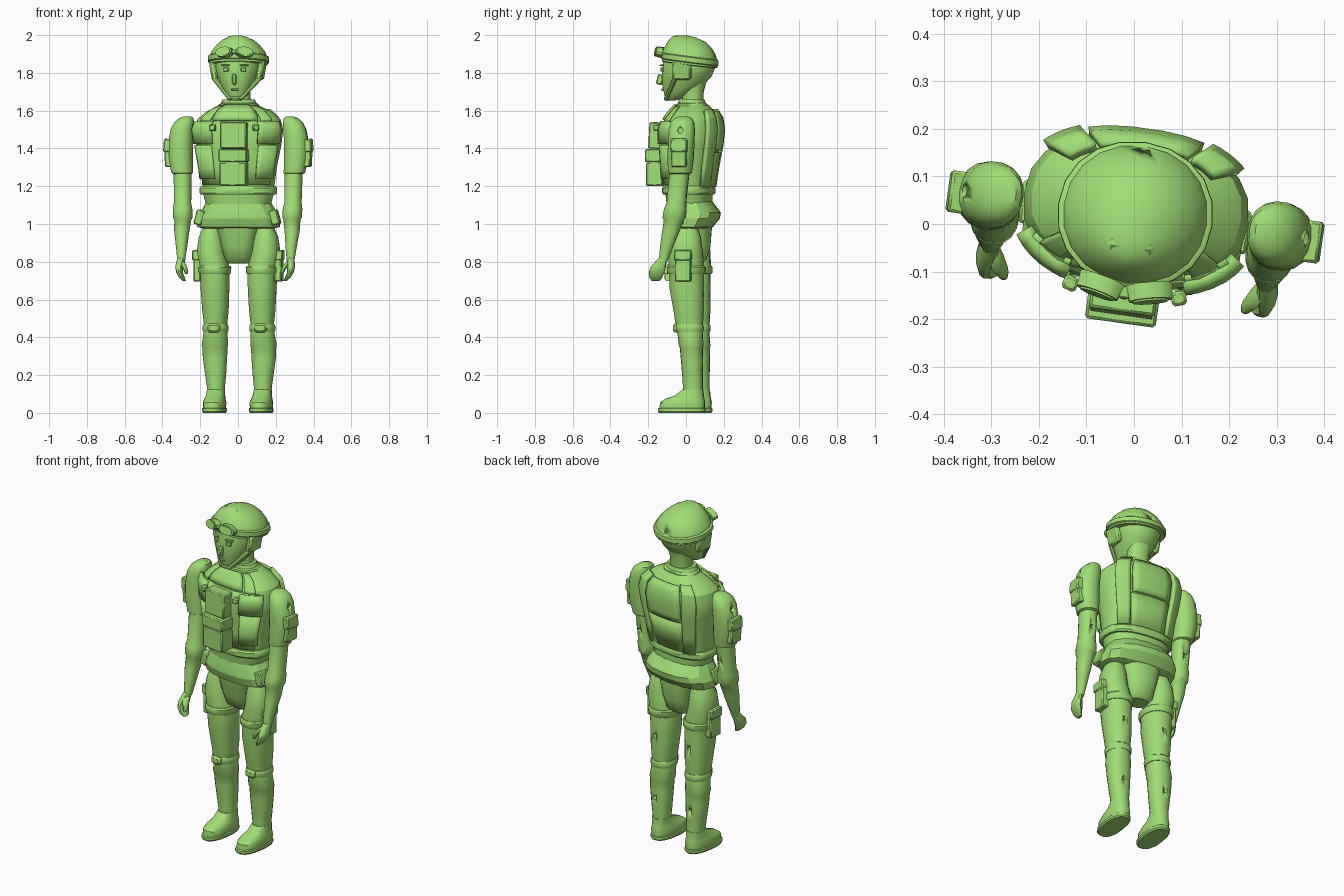
import bpy, bmesh, math
from mathutils import Matrix, Vector

green = bpy.data.materials.new("toy_green")
green.diffuse_color = (0.36, 0.72, 0.18, 1)


def finish(name, bm, angle=35, bevel=0):
    me = bpy.data.meshes.new(name)
    bm.to_mesh(me)
    bm.free()
    me.materials.append(green)
    ob = bpy.data.objects.new(name, me)
    bpy.context.collection.objects.link(ob)
    bpy.ops.object.select_all(action='DESELECT')
    bpy.context.view_layer.objects.active = ob
    ob.select_set(True)
    bpy.ops.object.shade_smooth_by_angle(angle=math.radians(angle))
    if bevel:
        m = ob.modifiers.new("bevel", 'BEVEL')
        m.width, m.segments = bevel, 1
    return ob


def ring_point(r, a, e):
    z, cx, cy, rx, ry = r[:5]
    c, s = math.cos(a), math.sin(a)
    x = rx * math.copysign(abs(c) ** (2 / e), c)
    y = ry * math.copysign(abs(s) ** (2 / e), s)
    tilt = r[5] if len(r) > 5 else 0
    return Vector((cx + x, cy + y, z + tilt * y))


def loft(name, rings, n=18, e=2.2, side=1, angle=35):
    """Closed skin over stacked rings (z, cx, cy, rx, ry, tilt)."""
    bm = bmesh.new()
    loops = []
    for r in rings:
        pts = [ring_point(r, 2 * math.pi * i / n, e) for i in range(n)]
        loops.append([bm.verts.new((p.x * side, p.y, p.z)) for p in pts])
    for a, b in zip(loops, loops[1:]):
        for i in range(n):
            j = (i + 1) % n
            bm.faces.new((a[i], a[j], b[j], b[i]))
    bm.faces.new(loops[0])
    bm.faces.new(loops[-1])
    bmesh.ops.recalc_face_normals(bm, faces=bm.faces)
    return finish(name, bm, angle)


def box(name, loc, size, rot=(0, 0, 0), bevel=0.006):
    bm = bmesh.new()
    bmesh.ops.create_cube(bm, size=1)
    bmesh.ops.scale(bm, vec=size, verts=bm.verts)
    for axis, a in zip('XYZ', rot):
        bmesh.ops.rotate(bm, matrix=Matrix.Rotation(math.radians(a), 3, axis), verts=bm.verts)
    bmesh.ops.translate(bm, vec=loc, verts=bm.verts)
    return finish(name, bm, 20, bevel)


def screw_hole(ob, loc, direction, r=0.012):
    bm = bmesh.new()
    bmesh.ops.create_cone(bm, cap_ends=True, segments=12, radius1=r, radius2=r, depth=0.05)
    q = Vector(direction).to_track_quat('Z', 'Y').to_matrix().to_4x4()
    bm.transform(Matrix.Translation(loc) @ q)
    cutter = finish(ob.name + "_hole_cutter", bm)
    cutter.hide_render = True
    cutter.hide_viewport = False
    cutter.display_type = 'WIRE'
    m = ob.modifiers.new("hole", 'BOOLEAN')
    m.operation, m.object, m.solver = 'DIFFERENCE', cutter, 'EXACT'


# Torso
TORSO = [(1.18, 0, .015, .19, .122), (1.3, 0, .02, .205, .135), (1.42, 0, .028, .228, .15),
         (1.5, 0, .032, .238, .155), (1.555, 0, .038, .222, .14), (1.595, 0, .042, .175, .112),
         (1.63, 0, .04, .1, .08)]
loft("torso", TORSO, n=22, e=2.4, angle=25)


def torso_point(a, z):
    for lo, hi in zip(TORSO, TORSO[1:]):
        if z <= hi[0]:
            t = (z - lo[0]) / (hi[0] - lo[0])
            return ring_point([p + (q - p) * t for p, q in zip(lo, hi)], a, 2.4)


def vest_panel(name, a0, a1, zs, thick):
    """Padded panel that follows the torso between two angles."""
    bm = bmesh.new()
    n = 5
    rows = [[bm.verts.new(torso_point(math.radians(a0 + (a1 - a0) * i / n), z)) for i in range(n + 1)]
            for z in zs]
    for a, b in zip(rows, rows[1:]):
        for i in range(n):
            bm.faces.new((a[i], a[i + 1], b[i + 1], b[i]))
    ob = finish(name, bm, 25)
    m = ob.modifiers.new("thickness", 'SOLIDIFY')
    m.thickness, m.offset = thick, 1


# Vest
vest_panel("vest_front", -150, -30, (1.21, 1.3, 1.42, 1.5, 1.54), .012)
vest_panel("vest_collar_flap", -118, -62, (1.545, 1.57, 1.595, 1.62), .018)
vest_panel("vest_back", 62, 118, (1.2, 1.3, 1.38), .012)
vest_panel("vest_back_upper", 64, 116, (1.39, 1.42, 1.5, 1.55, 1.59), .016)
for s, tag in ((1, "right"), (-1, "left")):
    f = -90 + s * 46
    vest_panel(tag + "_side_pouch", f - 18, f + 18, (1.24, 1.3, 1.42), .022)
    vest_panel(tag + "_chest_pouch", f - 20, f + 20, (1.425, 1.5, 1.535), .026)
    f = 90 - s * 42
    vest_panel(tag + "_back_strap", f - 12, f + 12, (1.2, 1.3, 1.42, 1.5, 1.555, 1.595), .022)
    f = -90 + s * 42
    vest_panel(tag + "_shoulder_strap", f - 10, f + 10, (1.54, 1.555, 1.595, 1.62), .01)
    box(tag + "_chest_buckle", (s * .115, -.142, 1.51), (.032, .03, .035), (0, 0, s * 18))
box("chest_pouch", (0, -.15, 1.468), (.14, .08, .14), (-3, 0, 0))
box("stomach_pouch", (0, -.16, 1.265), (.142, .09, .125))
box("stomach_pouch_flap", (0, -.16, 1.362), (.15, .1, .07))

# Belt, jacket skirt and crotch
loft("belt", [(1.155, 0, .015, .2, .13), (1.165, 0, .015, .207, .137), (1.19, 0, .015, .207, .137),
              (1.2, 0, .015, .2, .13)], n=22, e=2.5)
loft("waist", [(1.09, 0, .02, .17, .118), (1.165, 0, .015, .19, .122)], n=22, e=2.4)
loft("jacket_skirt", [(.975, 0, .02, .185, .095), (.985, 0, .022, .222, .118), (1.03, 0, .032, .222, .145),
                      (1.06, 0, .035, .205, .148), (1.13, 0, .018, .165, .112)], n=16, e=2.4, angle=20)
loft("crotch", [(.79, 0, .035, .055, .05), (.81, 0, .033, .075, .075), (.88, 0, .03, .09, .1),
                (.99, 0, .025, .12, .112), (1.03, 0, .02, .14, .115)], n=16, e=2.8)

for s, tag in ((1, "right"), (-1, "left")):
    # Hip pouch
    box(tag + "_hip_pouch", (s * .2, -.02, 1.035), (.045, .075, .08), (0, s * -15, 0))

    # Leg
    thigh = loft(tag + "_thigh", [(.47, .125, .035, .062, .073), (.54, .125, .032, .07, .08),
                 (.65, .126, .022, .076, .09), (.77, .128, .02, .08, .094), (.85, .148, .02, .076, .09),
                 (.93, .146, .02, .066, .08), (.985, .14, .02, .048, .06)], side=s)
    screw_hole(thigh, (s * .125, .115, .62), (0, 1, 0))
    loft(tag + "_thigh_strap", [(.735, .128, .02, .082, .097), (.742, .128, .02, .087, .102),
                                (.77, .128, .02, .089, .103), (.778, .128, .02, .083, .098)], side=s)
    box(tag + "_thigh_pouch", (s * .215, .015, .76), (.04, .085, .13))
    box(tag + "_thigh_pouch_flap", (s * .218, .015, .835), (.048, .092, .055))
    shin = loft(tag + "_shin", [(.07, .125, .055, .048, .054), (.12, .125, .055, .046, .052),
                (.2, .127, .053, .056, .055), (.29, .13, .05, .065, .059), (.345, .13, .047, .067, .061),
                (.355, .13, .046, .071, .065), (.42, .126, .04, .064, .067), (.475, .125, .035, .06, .07)], side=s)
    screw_hole(shin, (s * .13, .112, .25), (0, 1, 0))
    loft(tag + "_knee_strap", [(.43, .125, .038, .066, .071), (.438, .125, .038, .069, .075),
                               (.46, .125, .036, .069, .076), (.468, .125, .036, .065, .072)], side=s)
    box(tag + "_knee_pad", (s * .125, -.035, .449), (.066, .03, .046), bevel=.01)
    loft(tag + "_boot", [(0, .125, -.005, .056, .122), (.008, .125, -.005, .062, .128),
         (.022, .125, -.005, .062, .128), (.026, .125, -.003, .057, .122), (.055, .125, 0, .059, .12),
         (.075, .125, .012, .054, .104), (.09, .125, .035, .05, .078), (.125, .125, .055, .047, .055)],
         side=s, e=2.4)

    # Arm
    upper = loft(tag + "_upper_arm", [(1.265, .297, .01, .048, .054), (1.27, .3, .01, .057, .063),
                 (1.35, .31, .015, .066, .07), (1.43, .31, .018, .066, .07), (1.5, .302, .02, .062, .07),
                 (1.54, .29, .022, .052, .062), (1.56, .28, .024, .038, .046), (1.57, .272, .025, .018, .022)], side=s)
    screw_hole(upper, (s * .37, .02, 1.495), (1, 0, 0), .015)
    box(tag + "_sleeve_pouch", (s * .367, .015, 1.345), (.045, .08, .085), (0, s * 3, 0))
    box(tag + "_sleeve_pouch_flap", (s * .368, .015, 1.415), (.054, .088, .07), (0, s * -4, 0))
    lower = loft(tag + "_forearm", [(.8, .292, -.082, .02, .023), (.88, .293, -.062, .03, .035),
                 (.96, .295, -.04, .04, .046), (1.02, .292, -.025, .045, .052), (1.035, .292, -.022, .052, .062),
                 (1.08, .294, -.016, .052, .06), (1.11, .295, -.01, .046, .052), (1.28, .297, .008, .048, .053)], side=s)
    screw_hole(lower, (s * .296, .055, 1.17), (0, 1, 0))
    # Hand with hooked fingers and thumb
    loft(tag + "_fingers", [(.698, .268, -.125, .008, .02), (.715, .282, -.122, .014, .034),
         (.745, .297, -.115, .017, .042), (.775, .298, -.106, .022, .04), (.82, .292, -.08, .021, .025)],
         n=12, side=s)
    loft(tag + "_thumb", [(.735, .255, -.145, .008, .01), (.755, .259, -.138, .012, .016),
                          (.785, .276, -.115, .015, .024), (.805, .288, -.09, .012, .018)], n=10, side=s)

# Neck and collar
loft("collar", [(1.615, 0, .035, .115, .085), (1.635, 0, .032, .105, .08), (1.64, 0, .032, .095, .072),
                (1.66, 0, .03, .085, .068)], e=2.2, n=14)
loft("neck", [(1.63, 0, .035, .066, .058), (1.7, 0, .038, .06, .056), (1.78, 0, .045, .075, .07)])

# Head
loft("head", [(1.653, 0, -.08, .025, .02), (1.662, 0, -.07, .04, .04), (1.69, 0, -.042, .064, .075),
              (1.73, 0, -.018, .086, .108), (1.78, 0, .003, .108, .133), (1.83, 0, .016, .125, .142),
              (1.89, 0, .02, .12, .14)], n=20)
box("nose", (0, -.138, 1.765), (.022, .034, .055), (-14, 0, 0))
box("mouth", (0, -.126, 1.712), (.038, .012, .01), bevel=.003)
box("chin_cup", (0, -.1, 1.668), (.05, .03, .022), (25, 0, 0))
for s, tag in ((1, "right"), (-1, "left")):
    box(tag + "_eye", (s * .046, -.122, 1.818), (.028, .014, .022), (0, 0, s * 17), .003)
    box(tag + "_brow", (s * .05, -.123, 1.84), (.045, .016, .008), (0, 0, s * 17), .002)
    box(tag + "_ear_flap", (s * .124, -.005, 1.815), (.036, .1, .105), (0, s * 10, 0), .01)
    # Chin strap
    a, b = Vector((s * .122, -.035, 1.78)), Vector((s * .022, -.1, 1.664))
    d = b - a
    bm = bmesh.new()
    bmesh.ops.create_cone(bm, cap_ends=True, segments=8, radius1=.013, radius2=.012, depth=d.length)
    bm.transform(Matrix.Translation((a + b) / 2 + Vector((s * .004, -.004, -.004)))
                 @ d.to_track_quat('Z', 'Y').to_matrix().to_4x4())
    finish(tag + "_chin_strap", bm)

# Helmet with goggle strap
helmet = loft("helmet", [(1.842, 0, .02, .14, .135, -.12), (1.845, 0, .02, .155, .148, -.12),
              (1.875, 0, .02, .157, .148, -.12), (1.91, 0, .02, .144, .14, -.12),
              (1.945, 0, .017, .116, .12, -.1), (1.972, 0, .008, .085, .096, -.08),
              (1.99, 0, -.008, .05, .062, -.05), (1.998, 0, -.015, .022, .03, -.03)], n=20, e=2.1)
screw_hole(helmet, (0, .165, 1.89), (0, 1, .3))
loft("helmet_strap", [(1.855, 0, .02, .158, .15, -.13), (1.86, 0, .02, .164, .154, -.13),
                      (1.885, 0, .02, .163, .153, -.13), (1.89, 0, .02, .154, .146, -.13)], n=20, e=2.1)
box("helmet_front_ridge", (0, -.055, 1.972), (.1, .05, .03), (38, 0, 0), .008)

# Goggles
for s, tag in ((1, "right"), (-1, "left")):
    for part, r, depth, y in (("rim", .046, .034, -.138), ("lens", .037, .034, -.142)):
        bm = bmesh.new()
        bmesh.ops.create_cone(bm, cap_ends=True, segments=14, radius1=r, radius2=r * .92, depth=depth)
        bmesh.ops.scale(bm, vec=(1.1, .62, 1), verts=bm.verts)
        bm.transform(Matrix.Translation((s * .053, y, 1.91)) @ Matrix.Rotation(math.radians(s * 12), 4, 'Z')
                     @ Matrix.Rotation(math.radians(s * 8), 4, 'Y') @ Matrix.Rotation(math.radians(78), 4, 'X'))
        finish(tag + "_goggle_" + part, bm)
box("goggle_bridge", (0, -.145, 1.912), (.03, .025, .018), bevel=.004)

# Turn the whole figure slightly
turn = Matrix.Rotation(math.radians(-8), 4, 'Z')
for ob in bpy.context.scene.objects:
    ob.matrix_world = turn @ ob.matrix_world
